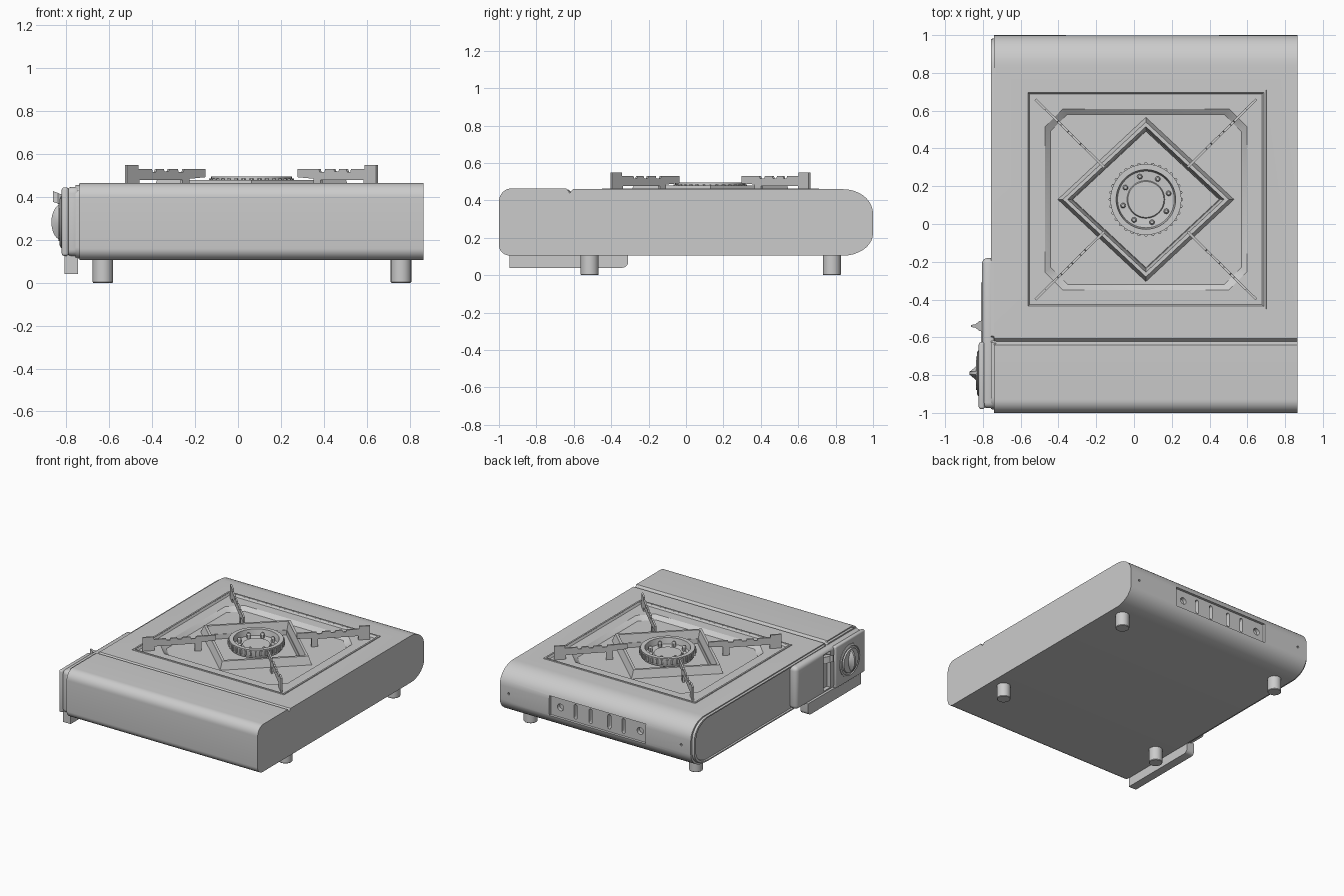
import bpy, bmesh
from math import sin, cos, radians, pi

if "Cube" in bpy.data.objects:
    bpy.data.objects.remove(bpy.data.objects["Cube"])

CX, CY = 0.063, 0.13  # burner centre


def loft(name, rings, loop=False):
    """Skin equal-length rings of points; cap the ends or close into a loop."""
    bm = bmesh.new()
    vs = [[bm.verts.new(p) for p in r] for r in rings]
    n = len(vs[0])
    pairs = list(zip(vs, vs[1:])) + ([(vs[-1], vs[0])] if loop else [])
    for a, b in pairs:
        for i in range(n):
            j = (i + 1) % n
            bm.faces.new((a[i], a[j], b[j], b[i]))
    if not loop:
        bm.faces.new(vs[0])
        bm.faces.new(vs[-1])
    bmesh.ops.recalc_face_normals(bm, faces=bm.faces)
    me = bpy.data.meshes.new(name)
    bm.to_mesh(me)
    bm.free()
    ob = bpy.data.objects.new(name, me)
    bpy.context.collection.objects.link(ob)
    return ob


def apply_mod(ob, mod):
    bpy.context.view_layer.objects.active = ob
    bpy.ops.object.modifier_apply(modifier=mod.name)


def box(name, x0, x1, y0, y1, z0, z1, bevel=0, seg=3):
    ob = loft(name, [[(x0, y0, z), (x1, y0, z), (x1, y1, z), (x0, y1, z)] for z in (z0, z1)])
    if bevel:
        m = ob.modifiers.new("bevel", 'BEVEL')
        m.width, m.segments = bevel, seg
        apply_mod(ob, m)
    return ob


def lathe(name, prof, o, axis='z', n=32, loop=False):
    rings = []
    for r, h in prof:
        ring = []
        for i in range(n):
            a, b = r * cos(2 * pi * i / n), r * sin(2 * pi * i / n)
            p = {'z': (a, b, h), 'y': (a, h, b), 'x': (h, a, b)}[axis]
            ring.append(tuple(p[k] + o[k] for k in range(3)))
        rings.append(ring)
    return loft(name, rings, loop)


def cut(ob, cutter):
    m = ob.modifiers.new("cut", 'BOOLEAN')
    m.operation, m.solver, m.object = 'DIFFERENCE', 'EXACT', cutter
    apply_mod(ob, m)
    bpy.data.objects.remove(cutter)


def arc(cy, cz, ry, rz, a0, a1, n=9):
    t = [radians(a0 + (a1 - a0) * i / n) for i in range(n + 1)]
    return [(cy + ry * cos(a), cz + rz * sin(a)) for a in t]


def poly(hx, hy, z, ch=0):
    """Rectangle (or chamfered octagon) round the burner centre."""
    if not ch:
        pts = [(-hx, -hy), (hx, -hy), (hx, hy), (-hx, hy)]
    else:
        pts = [(-hx, -hy + ch), (-hx + ch, -hy), (hx - ch, -hy), (hx, -hy + ch),
               (hx, hy - ch), (hx - ch, hy), (-hx + ch, hy), (-hx, hy - ch)]
    return [(CX + x, CY + y, z) for x, y in pts]


def diamond(s, z):
    return [(CX + x * s, CY + y * s, z) for x, y in [(.44, 0), (0, .41), (-.44, 0), (0, -.41)]]


# Body: side profile with lid groove, extruded across x
prof = (arc(-.93, .395, .07, .07, 180, 90) + [(-.64, .465), (-.622, .44), (-.605, .46)]
        + arc(.84, .33, .16, .13, 90, 0) + arc(.84, .225, .16, .12, 0, -90)
        + arc(-.94, .16, .06, .055, 270, 180))
body = loft("body", [[(x, y, z) for y, z in prof] for x in (-.74, .865)])

# Stepped recess in the top: square tray, octagon pan, diamond well
cut(body, loft("c", [poly(.636, .578, .48), poly(.615, .557, .447)]))
cut(body, loft("c", [poly(.56, .505, .47, .1), poly(.505, .45, .42, .09)]))
cut(body, loft("c", [diamond(.9, .5), diamond(.88, .385)]))

# Back vent panel with slots and round holes
cut(body, box("c", -.36, .45, .978, 1.1, .205, .355))
for x in (.243, .117, -.04, -.16):
    cut(body, box("c", x - .013, x + .013, .94, 1.1, .225, .335, .012))
for x in (.37, -.3):
    cut(body, lathe("c", [(.026, .95), (.026, 1.1)], (x, 0, .28), 'y', 20))
for x in (.79, -.66):
    cut(body, lathe("c", [(.009, .97), (.009, 1.1)], (x, 0, .28), 'y', 10))

# Raised bead around the tray
loft("tray_bead", [poly(.64, .582, .455), poly(.637, .579, .465),
                   poly(.625, .567, .465), poly(.62, .562, .445)], loop=True)

# Left side plate with raised lip
loft("side_plate", [[(x, y * s, .283 + (z - .283) * t) for y, z in prof]
                    for x, s, t in [(-.73, .985, .96), (-.757, .98, .95),
                                    (-.757, .96, .9), (-.746, .955, .88)]])

# Diamond wind guard
loft("wind_guard", [diamond(1.06, .42), diamond(1, .48), diamond(.94, .48), diamond(.89, .41)], loop=True)

# Burner: stem, ring with teeth, gas pins
lathe("burner", [(.08, .38), (.12, .41), (.18, .43), (.188, .45), (.188, .495), (.158, .495),
                 (.15, .45), (.1, .445), (.095, .455), (.02, .455)], (CX, CY, 0), n=48)
for i in range(32):
    a = 2 * pi * i / 32
    lathe("burner_tooth", [(.01, .452), (.01, .486)], (CX + .188 * cos(a), CY + .188 * sin(a), 0), n=6)
for i in range(8):
    a = radians(15 + 45 * i)
    lathe("burner_pin", [(.014, .44), (.014, .475), (.008, .485)],
          (CX + .125 * cos(a), CY + .125 * sin(a), 0), n=12)

# Four pan supports: notched plates on the diagonals, (fraction inward, z)
arm = [(0, .445), (0, .55), (.15, .55), (.15, .53), (.32, .53), (.33, .516), (.37, .516), (.38, .53),
       (.47, .53), (.48, .518), (.53, .518), (.54, .53), (.65, .53), (.66, .516), (.72, .516), (.73, .53),
       (1, .53), (1, .492), (.8, .485), (.8, .42), (.71, .42), (.71, .478), (.16, .478), (.16, .445)]
for sx in (-1, 1):
    for sy in (-1, 1):
        ring = []
        for t in (-.0045, .0045):
            ring.append([(CX + sx * (.585 - .365 * u + t), CY + sy * (.53 - .36 * u - t), z) for u, z in arm])
        loft("pan_support", ring)

# Control housing with lever slot
housing = box("control_housing", -.805, -.73, -.975, -.18, .125, .447, .03, 4)
cut(housing, box("c", -.9, -.775, -.585, -.5, .15, .425))
box("control_plate", -.822, -.79, -.98, -.625, .125, .445, .012)
# Bottom tab under the housing
tab = arc(-.34, .07, .03, .03, -90, 0, 5) + [(-.31, .13), (-.945, .13), (-.945, .04)]
loft("lower_tab", [[(x, y, z) for y, z in tab] for x in (-.81, -.745)])
# Lever: wedge tapering outwards, tilted up
loft("cartridge_lever", [[(x, -.54 + dy, z + dz) for dy, dz in ((-w, -.025), (w, -.025), (w, .025), (-w, .025))]
                         for x, w, z in [(-.77, .035, .37), (-.82, .026, .385),
                                         (-.84, .008, .394), (-.862, .006, .402)]])
# Knob: dial disc and half-round grip
lathe("knob_dial", [(.12, -.81), (.12, -.826), (.108, -.832), (.104, -.826), (.092, -.826), (.088, -.836),
                    (.01, -.836)], (0, -.79, .283), 'x', 40)
grip = arc(-.82, .283, .05, .085, 90, 270, 16)
loft("knob_grip", [[(-.82 + (x + .82) * s, -.79 + y, .283 + (z - .283) * s) for x, z in grip]
                   for y, s in [(-.035, .35), (-.014, .85), (-.008, 1), (.008, 1), (.014, .85), (.035, .35)]])

# Feet
for x in (-.63, .76):
    for y in (-.515, .78):
        lathe("foot", [(.045, 0), (.048, .004), (.048, .12)], (x, y, 0), n=24)

# Smooth curved parts, keep edges sharp
bpy.ops.object.select_all(action='SELECT')
bpy.context.view_layer.objects.active = body
bpy.ops.object.shade_smooth_by_angle(angle=radians(30))
